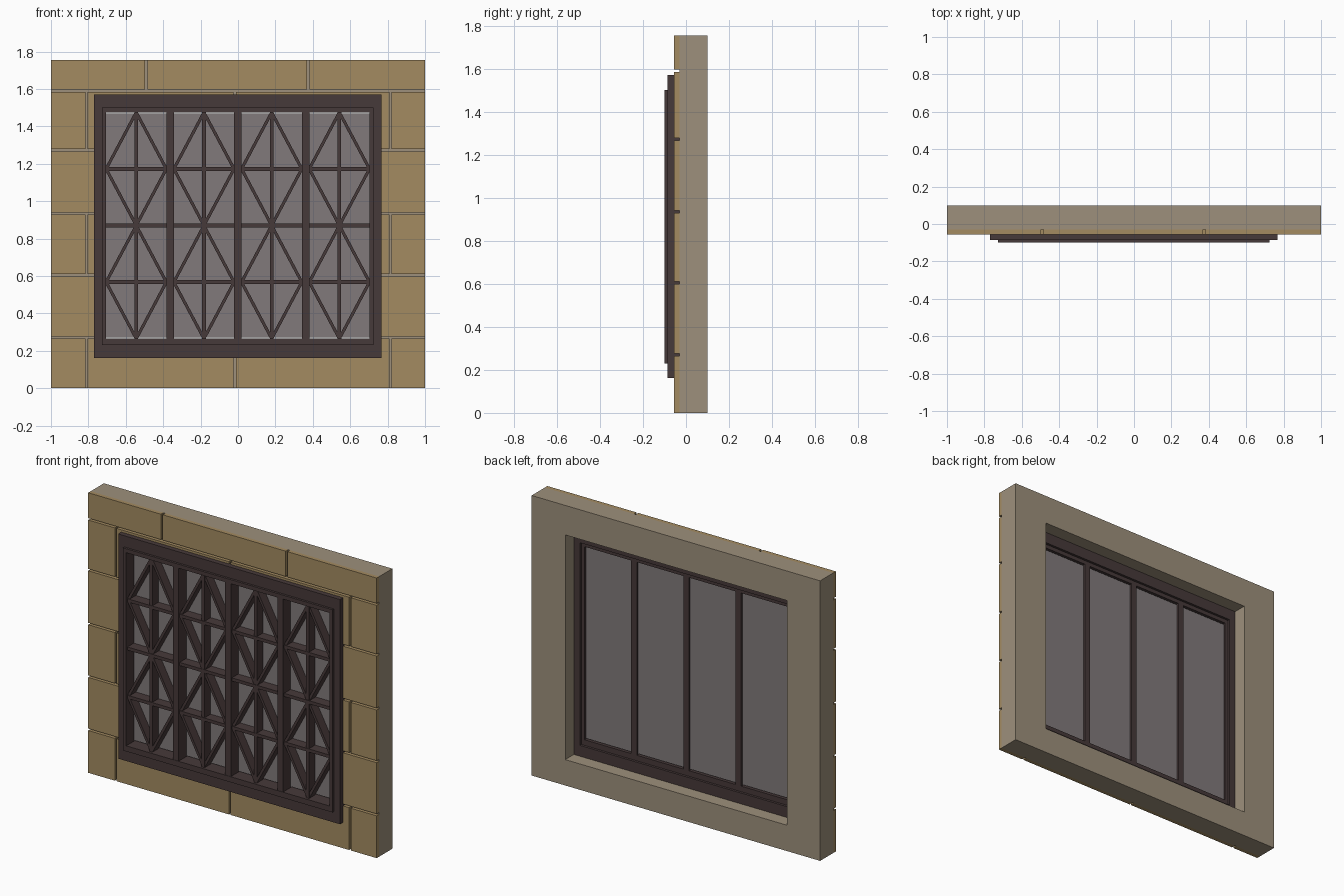
import bpy, bmesh, math
from mathutils import Matrix, Vector

if "Cube" in bpy.data.objects:
    bpy.data.objects.remove(bpy.data.objects["Cube"], do_unlink=True)


def material(name, rgb):
    m = bpy.data.materials.new(name)
    m.use_nodes = True
    col = (*rgb, 1)
    m.diffuse_color = col
    m.node_tree.nodes["Principled BSDF"].inputs["Base Color"].default_value = col
    return m


STONE = material("sandstone blocks", (0.37, 0.26, 0.12))
WALL = material("grey tan wall", (0.34, 0.28, 0.2))
WOOD = material("dark brown wood", (0.062, 0.041, 0.041))
GLASS = material("grey glass", (0.22, 0.195, 0.198))


def finish(name, bm, mat):
    bmesh.ops.recalc_face_normals(bm, faces=bm.faces)
    me = bpy.data.meshes.new(name)
    bm.to_mesh(me)
    bm.free()
    me.materials.append(mat)
    ob = bpy.data.objects.new(name, me)
    bpy.context.collection.objects.link(ob)
    return ob


def add_box(bm, x0, x1, y0, y1, z0, z1):
    mat = Matrix.Translation(((x0 + x1) / 2, (y0 + y1) / 2, (z0 + z1) / 2))
    mat = mat @ Matrix.Diagonal((x1 - x0, y1 - y0, z1 - z0, 1))
    bmesh.ops.create_cube(bm, size=1, matrix=mat)


def add_strut(bm, a, b, width, y0, y1):
    """Slanted bar between two (x, z) points."""
    d = Vector((b[0] - a[0], 0, b[1] - a[1]))
    mid = ((a[0] + b[0]) / 2, (y0 + y1) / 2, (a[1] + b[1]) / 2)
    mat = Matrix.Translation(mid) @ Matrix.Rotation(math.atan2(d.x, d.z), 4, "Y")
    mat = mat @ Matrix.Diagonal((width, y1 - y0, d.length, 1))
    bmesh.ops.create_cube(bm, size=1, matrix=mat)


def ring(name, outer, inner, y0, y1, mat):
    """Rectangular frame; rectangles are (x0, x1, z0, z1)."""
    bm = bmesh.new()
    loops = []
    for y in (y0, y1):
        for x0, x1, z0, z1 in (outer, inner):
            loops.append([bm.verts.new((x, y, z)) for x, z in
                          ((x0, z0), (x1, z0), (x1, z1), (x0, z1))])
    fo, fi, bo, bi = loops
    for p, q in ((fo, fi), (bo, bi), (fo, bo), (fi, bi)):
        for i in range(4):
            j = (i + 1) % 4
            bm.faces.new((p[i], p[j], q[j], q[i]))
    return finish(name, bm, mat)


# Wall with opening
TOP = 1.755
OPEN = (-0.77, 0.767, 0.162, 1.57)
ring("wall", (-1, 1, 0, TOP), OPEN, -0.03, 0.1, WALL)

# Stone facing: courses of blocks, cut around the opening
GAP = 0.006
courses = [0, 0.271, 0.604, 0.934, 1.272, 1.59, TOP]
edge = [-0.81, -0.018, 0.815]
joints = [edge, [-0.018], edge, [-0.018], edge, [-0.49, 0.375]]
bm = bmesh.new()
for row, cuts in enumerate(joints):
    z0 = courses[row] + (GAP if row else 0)
    z1 = courses[row + 1] - (GAP if row < len(joints) - 1 else 0)
    xs = [-1] + cuts + [1]
    for i in range(len(xs) - 1):
        x0 = xs[i] + (GAP if i else 0)
        x1 = xs[i + 1] - (GAP if i < len(xs) - 2 else 0)
        lo, hi = max(z0, OPEN[2]), min(z1, OPEN[3])
        pieces = [(x0, x1, z0, min(z1, OPEN[2])), (x0, x1, max(z0, OPEN[3]), z1),
                  (x0, min(x1, OPEN[0]), lo, hi), (max(x0, OPEN[1]), x1, lo, hi)]
        for a, b, c, d in pieces:
            if b - a > 0.001 and d - c > 0.001:
                add_box(bm, a, b, -0.055, -0.03, c, d)
finish("stone_blocks", bm, STONE)

# Window frame, stepped
STEP = (-0.728, 0.725, 0.23, 1.5)
PANE = (-0.705, 0.703, 0.265, 1.475)
ring("outer_frame", OPEN, STEP, -0.086, 0.015, WOOD)
ring("inner_frame", STEP, PANE, -0.1, 0.0, WOOD)

# Mullions between the four lights
pitch = 0.362
bm = bmesh.new()
for k in (-1, 0, 1):
    c = k * pitch - 0.001
    add_box(bm, c - 0.02, c + 0.02, -0.098, 0.0, PANE[2], PANE[3])
finish("mullions", bm, WOOD)

# Lattice and glass of each light
levels = [PANE[2] + (PANE[3] - PANE[2]) * i / 4 for i in range(5)]
half = 0.161
lattice, glass = bmesh.new(), bmesh.new()
for k in range(4):
    c = (k - 1.5) * pitch - 0.001
    add_box(lattice, c - 0.01, c + 0.01, -0.085, -0.025, PANE[2], PANE[3])
    for z in levels[1:4]:
        add_box(lattice, c - half, c + half, -0.088, -0.025, z - 0.01, z + 0.01)
    for i in range(4):
        tip, side = (levels[i], levels[i + 1]) if i % 2 == 0 else (levels[i + 1], levels[i])
        for s in (-1, 1):
            add_strut(lattice, (c, tip), (c + s * half, side), 0.016, -0.082, -0.025)
    add_box(glass, c - half, c + half, -0.022, -0.012, PANE[2] + 0.005, PANE[3] - 0.005)
finish("lattice_bars", lattice, WOOD)
finish("glass_panes", glass, GLASS)
